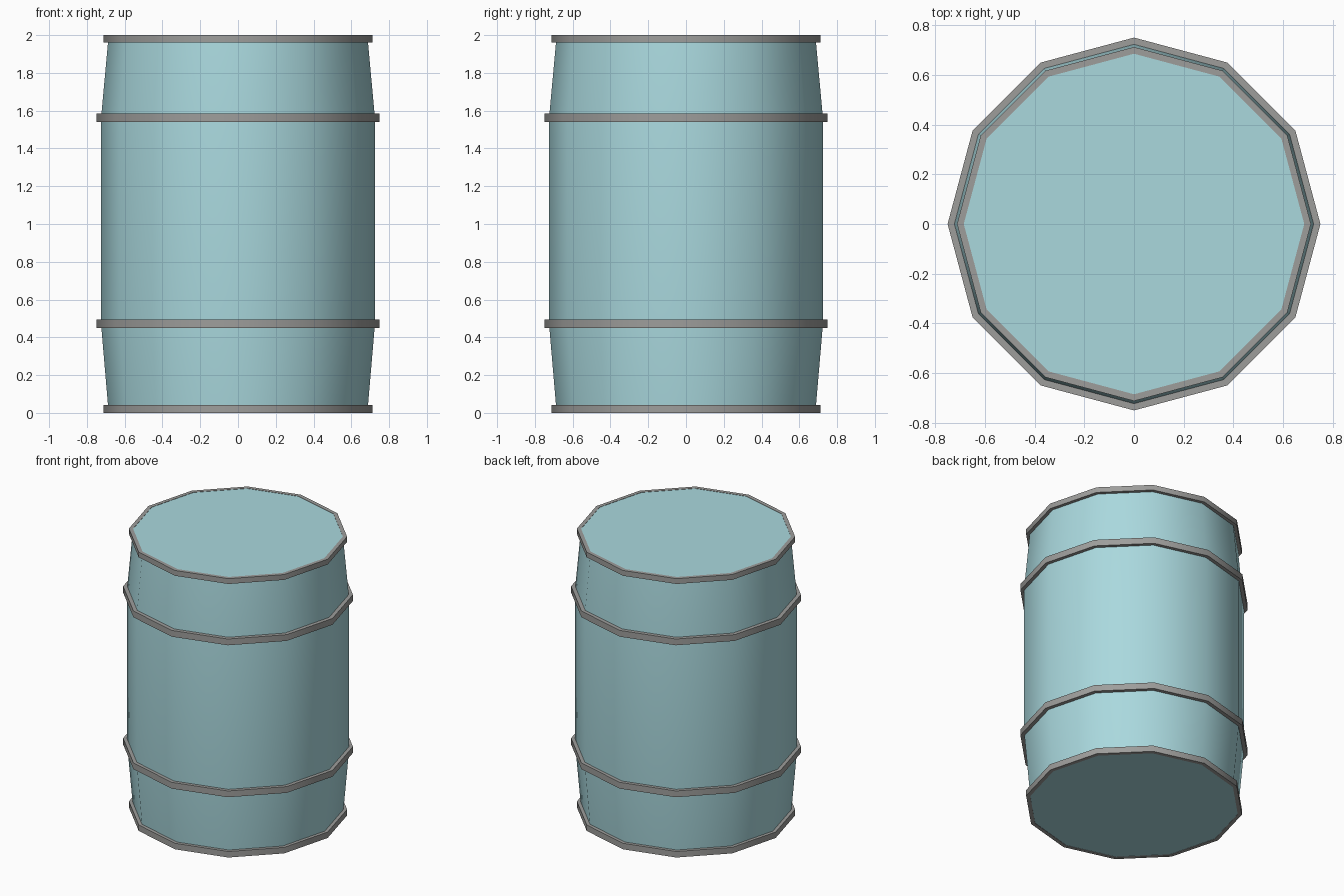
import bpy, bmesh, math

if "Cube" in bpy.data.objects:
    bpy.data.objects.remove(bpy.data.objects["Cube"])

SIDES = 12


def material(name, rgb):
    m = bpy.data.materials.new(name)
    m.diffuse_color = (*rgb, 1)
    m.use_nodes = True
    m.node_tree.nodes["Principled BSDF"].inputs["Base Color"].default_value = m.diffuse_color
    return m


teal = material("pale teal", (0.40, 0.69, 0.73))
grey = material("hoop grey", (0.34, 0.34, 0.33))


def lathe(name, profile, mat, closed):
    """Spin (radius, z) points; closed joins the last ring to the first, else caps the ends."""
    bm = bmesh.new()
    rings = []
    for r, z in profile:
        rings.append([bm.verts.new((r * math.cos(2 * math.pi * i / SIDES),
                                    r * math.sin(2 * math.pi * i / SIDES), z))
                      for i in range(SIDES)])
    pairs = list(zip(rings, rings[1:]))
    if closed:
        pairs.append((rings[-1], rings[0]))
    else:
        bm.faces.new(rings[0][::-1])
        bm.faces.new(rings[-1])
    for a, b in pairs:
        for i in range(SIDES):
            j = (i + 1) % SIDES
            bm.faces.new((a[i], a[j], b[j], b[i]))
    bmesh.ops.recalc_face_normals(bm, faces=bm.faces)
    me = bpy.data.meshes.new(name)
    bm.to_mesh(me)
    bm.free()
    me.materials.append(mat)
    ob = bpy.data.objects.new(name, me)
    bpy.context.collection.objects.link(ob)
    bpy.ops.object.select_all(action='DESELECT')
    ob.select_set(True)
    bpy.context.view_layer.objects.active = ob
    bpy.ops.object.shade_smooth_by_angle(angle=math.radians(40))
    return ob


# Barrel body, tapered towards both ends
lathe("barrel_body", [(0.685, 0.002), (0.725, 0.47), (0.725, 1.53 + 0.03), (0.685, 1.998)],
      teal, False)

# Metal hoops: inner radius, outer radius, bottom, top
for name, ri, ro, z0, z1 in (("bottom_hoop", 0.685, 0.712, 0.0, 0.043),
                             ("lower_hoop", 0.71, 0.75, 0.45, 0.495),
                             ("upper_hoop", 0.71, 0.75, 1.54, 1.585),
                             ("top_hoop", 0.685, 0.712, 1.962, 2.0)):
    lathe(name, [(ri, z0), (ro, z0), (ro, z1), (ri, z1)], grey, True)
